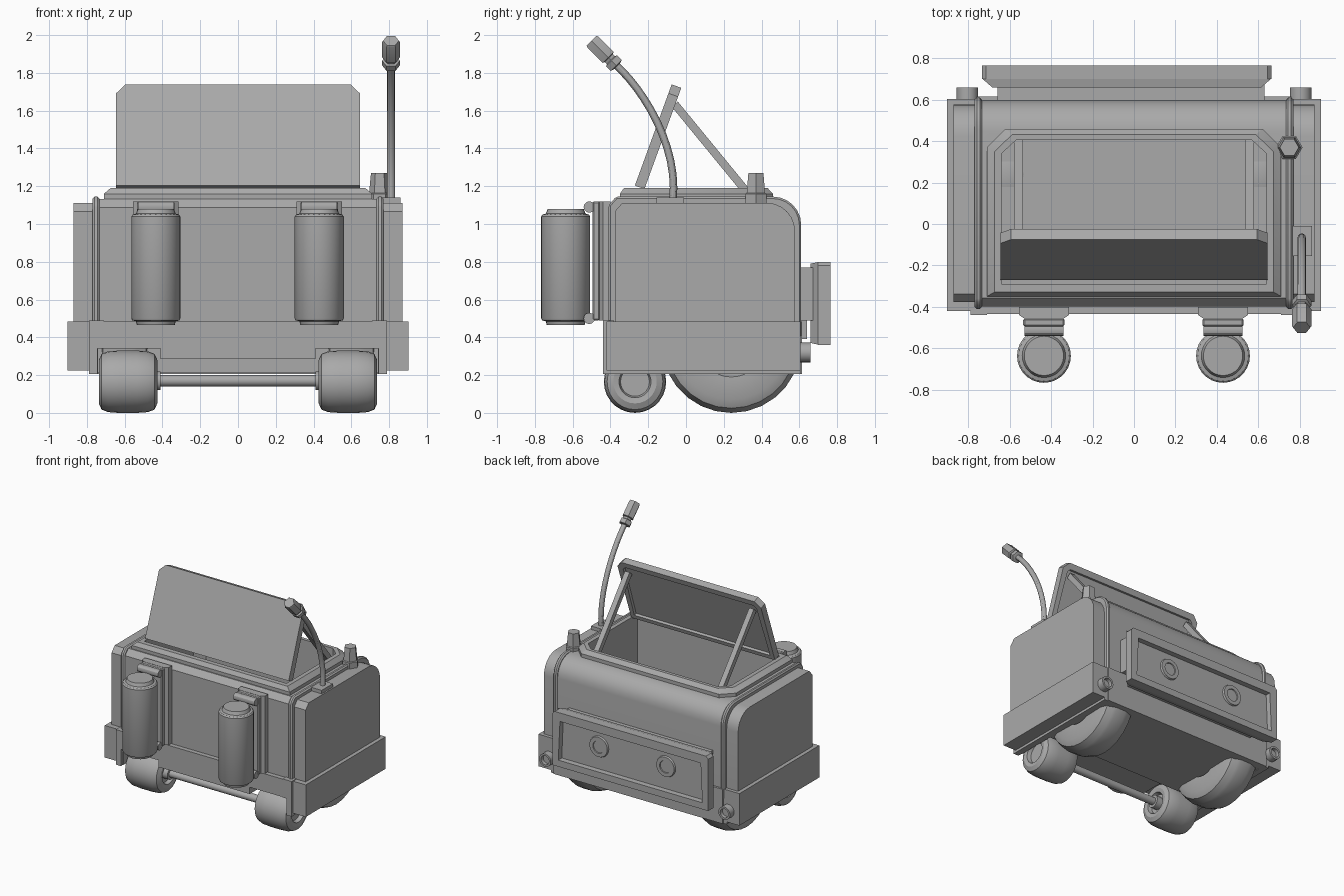
import bpy, bmesh
from math import pi, sin, cos, radians
from mathutils import Matrix, Vector

if "Cube" in bpy.data.objects:
    bpy.data.objects.remove(bpy.data.objects["Cube"])

grey = bpy.data.materials.new("plain grey")
grey.use_nodes = True
grey.diffuse_color = (0.4, 0.4, 0.4, 1)
grey.node_tree.nodes["Principled BSDF"].inputs["Base Color"].default_value = (0.4, 0.4, 0.4, 1)
parts = []


def finish(name, bm, bevel=0):
    bmesh.ops.recalc_face_normals(bm, faces=bm.faces)
    if bevel:
        sharp = [e for e in bm.edges if e.calc_face_angle(0) > radians(40)]
        bmesh.ops.bevel(bm, geom=sharp, offset=bevel, segments=1, affect='EDGES')
    mesh = bpy.data.meshes.new(name)
    bm.to_mesh(mesh)
    bm.free()
    ob = bpy.data.objects.new(name, mesh)
    bpy.context.collection.objects.link(ob)
    mesh.materials.append(grey)
    parts.append(ob)
    return ob


def frame(origin, x, y):
    x, y = Vector(x), Vector(y)
    m = Matrix((x, y, x.cross(y))).transposed().to_4x4()
    return Matrix.Translation(origin) @ m


def prism(name, pts, depth, m, taper=(1, 1), bevel=0, recess=None):
    """Extrude an outline along local z; recess = (end, border, depth)."""
    bm = bmesh.new()
    ends = [[bm.verts.new((x * s[0], y * s[1], z)) for x, y in pts]
            for z, s in ((0, (1, 1)), (depth, taper))]
    caps = [bm.faces.new(v) for v in ends]
    n = len(pts)
    for i in range(n):
        j = (i + 1) % n
        bm.faces.new((ends[0][i], ends[0][j], ends[1][j], ends[1][i]))
    bmesh.ops.recalc_face_normals(bm, faces=bm.faces)
    if recess:
        end, border, sink = recess
        bmesh.ops.inset_region(bm, faces=[caps[end]], thickness=border)
        bmesh.ops.inset_region(bm, faces=[caps[end]], thickness=0.005, depth=-sink)
    bm.transform(m)
    return finish(name, bm, bevel)


def box(name, x, y, z, bevel=0):
    pts = [(x[0], y[0]), (x[1], y[0]), (x[1], y[1]), (x[0], y[1])]
    return prism(name, pts, z[1] - z[0], Matrix.Translation((0, 0, z[0])), bevel=bevel)


def lathe(name, profile, origin, axis, segs=24, phase=0):
    """Spin (radius, height) points about an axis and close both ends."""
    bm = bmesh.new()
    turns = [2 * pi * (i + phase) / segs for i in range(segs)]
    rings = [[bm.verts.new((r * cos(a), r * sin(a), h)) for a in turns] for r, h in profile]
    for a, b in zip(rings, rings[1:]):
        for i in range(segs):
            j = (i + 1) % segs
            bm.faces.new((a[i], a[j], b[j], b[i]))
    bm.faces.new(rings[0])
    bm.faces.new(rings[-1])
    turn = Vector(axis).to_track_quat('Z', 'Y').to_matrix().to_4x4()
    bm.transform(Matrix.Translation(origin) @ turn)
    return finish(name, bm)


def rod(name, a, b, r, segs=16, phase=0):
    d = Vector(b) - Vector(a)
    return lathe(name, [(r, 0), (r, d.length)], a, d, segs, phase)


def shell(off, bottom):
    """Side outline in (y, z) with a rounded upper back corner."""
    y0, y1, top, r = -0.41 + off, 0.61 - off, 1.145 - off, 0.15
    arc = [(y1 - r + r * cos(a * pi / 12), top - r + r * sin(a * pi / 12)) for a in range(7)]
    return arc + [(y0 + 0.04, top), (y0, top - 0.045)] + bottom(y0, y1)


def across(x):
    return frame((x, 0, 0), (0, 1, 0), (0, 0, 1))


def body_bottom(y0, y1):
    return [(y0, 0.34), (-0.09, 0.34), (-0.09, 0.21), (y1, 0.21)]


def panel_bottom(y0, y1):
    return [(y0, 0.4), (y1, 0.4)]


# Main body, side trims and side panels
body = prism("main_body", shell(0.012, body_bottom), 1.5, across(-0.75))
for s, side in ((1, "left"), (-1, "right")):
    prism(side + "_trim", shell(0, panel_bottom), 0.035, across(s * 0.752 - 0.0175), bevel=0.01)
    prism(side + "_panel", shell(0.033, panel_bottom), 0.11, across(s * 0.817 - 0.055))
    box(side + "_skirt", sorted((s * 0.79, s * 0.903)), (-0.42, 0.605), (0.225, 0.485))
    box(side + "_skirt_inner", sorted((s * 0.74, s * 0.79)), (-0.41, 0.605), (0.205, 0.485))
    box(side + "_corner_bracket", sorted((s * 0.71, s * 0.79)), (-0.44, -0.38), (0.34, 0.49))
    box(side + "_corner_leg", sorted((s * 0.745, s * 0.79)), (-0.44, -0.38), (0.205, 0.34))
    # Rear lamp with a hollow end
    lathe(side + "_rear_lamp", [(0.052, 0), (0.052, 0.065), (0.036, 0.065), (0.036, 0.035)],
          (s * 0.805, 0.595, 0.32), (0, 1, 0))
box("front_skirt", (-0.71, 0.71), (-0.435, -0.38), (0.34, 0.485))
box("front_skirt_centre", (-0.41, 0.41), (-0.435, -0.08), (0.285, 0.485))
box("rear_skirt", (-0.76, 0.76), (0.55, 0.615), (0.205, 0.485))

# Raised rim and open storage well
rim_pts = [(-0.71, -0.35), (0.71, -0.35), (0.71, 0.37), (0.62, 0.46), (-0.62, 0.46), (-0.71, 0.37)]
rim_base = prism("well_rim_base", rim_pts, 0.04, Matrix.Translation((0, 0, 1.12)))
rim = prism("well_rim", rim_pts, 0.03, Matrix.Translation((0, 0, 1.16)), taper=(0.95, 0.94))
well_pts = [(-0.64, -0.29), (0.64, -0.29), (0.64, 0.34), (0.57, 0.405), (-0.57, 0.405), (-0.64, 0.34)]
cutter = prism("well_cutter", well_pts, 0.8, Matrix.Translation((0, 0, 0.733)))
cutter.hide_render = True
for ob in (body, rim_base, rim):
    mod = ob.modifiers.new("well", 'BOOLEAN')
    mod.object, mod.operation, mod.solver = cutter, 'DIFFERENCE', 'EXACT'
    bpy.context.view_layer.objects.active = ob
    bpy.ops.object.modifier_apply(modifier=mod.name)
parts.remove(cutter)
bpy.data.objects.remove(cutter)

# Propped lid with a recessed inner face
tilt = radians(20)
lid_pts = [(-0.645, 0), (0.645, 0), (0.645, 0.52), (0.595, 0.57), (-0.595, 0.57), (-0.645, 0.52)]
prism("lid", lid_pts, 0.054, frame((0, -0.22, 1.185), (1, 0, 0), (0, sin(tilt), cos(tilt))),
      recess=(0, 0.05, 0.02))
for s in (1, -1):
    rod("lid_strut", (s * 0.558, -0.06, 1.635), (s * 0.558, 0.395, 1.08), 0.03, 4, 0.5)


# Wheels and front axle
def wheel(name, x, y, r, half, hub, rnd):
    side = [(hub * 0.9, half - 0.035), (hub, half - 0.005), (r - rnd, half),
            (r - rnd * 0.35, half - rnd * 0.3), (r - rnd * 0.08, half - rnd), (r, half * 0.3)]
    prof = [(a, -h) for a, h in side] + [(a, h) for a, h in reversed(side)]
    lathe(name, prof, (x, y, r), (1, 0, 0), 28)


for s in (1, -1):
    wheel("front_wheel", s * 0.582, -0.27, 0.165, 0.155, 0.085, 0.05)
    wheel("rear_wheel", s * 0.6, 0.24, 0.37, 0.135, 0.18, 0.07)
    rod("axle_cap", (s * 0.41, -0.27, 0.17), (s * 0.46, -0.27, 0.17), 0.05)
rod("front_axle", (-0.55, -0.27, 0.17), (0.55, -0.27, 0.17), 0.03)

# Canisters on front brackets
for x in (-0.435, 0.43):
    foot = [(-0.09, -0.46), (0.09, -0.46), (0.12, -0.44), (0.12, -0.4), (-0.12, -0.4), (-0.12, -0.44)]
    prism("bracket_plate", foot, 0.63, Matrix.Translation((x, 0, 0.49)))
    box("bracket_rail", (x - 0.1, x + 0.1), (-0.495, -0.455), (0.49, 1.12), 0.008)
    for z in (0.5, 1.09):
        rod("bracket_hinge", (x - 0.095, -0.512, z), (x + 0.095, -0.512, z), 0.03, 12)
    lathe("canister", [(0.1, 0.465), (0.105, 0.485), (0.125, 0.49), (0.13, 0.5), (0.13, 1.04),
                       (0.122, 1.05), (0.105, 1.055), (0.095, 1.08)], (x, -0.637, 0), (0, 0, 1), 28)

# Rear lamp housing
box("rear_mount", (-0.66, 0.63), (0.58, 0.68), (0.49, 0.77))
box("rear_mount_lower", (-0.6, 0.58), (0.58, 0.64), (0.39, 0.5))
base = [(-0.65, -0.21), (0.65, -0.21), (0.65, 0.21), (-0.65, 0.21)]
prism("rear_housing_base", base, 0.04, frame((-0.035, 0.66, 0.58), (-1, 0, 0), (0, 0, 1)),
      taper=(1.07, 1.04))
housing = [(-0.7, -0.22), (0.7, -0.22), (0.7, 0.2), (0.68, 0.22), (-0.68, 0.22), (-0.7, 0.2)]
prism("rear_housing", housing, 0.065, frame((-0.035, 0.7, 0.58), (-1, 0, 0), (0, 0, 1)),
      recess=(1, 0.075, 0.04))
for s in (1, -1):
    lathe("rear_light", [(0.085, 0), (0.08, 0.015), (0.05, 0.015), (0.048, 0.007)],
          (-0.03 + s * 0.3, 0.724, 0.6), (0, 1, 0))

# Hexagonal post and flexible work lamp
lathe("post", [(0.064, 0), (0.064, 0.055), (0.056, 0.06), (0.046, 0.165)], (0.75, 0.37, 1.105), (0, 0, 1), 6)
box("lamp_base", (0.765, 0.86), (-0.155, -0.01), (1.09, 1.14))
curve = bpy.data.curves.new("lamp_neck", 'CURVE')
curve.dimensions = '3D'
curve.bevel_depth, curve.bevel_resolution, curve.use_fill_caps = 0.02, 4, True
spline = curve.splines.new('BEZIER')
spline.bezier_points.add(1)
path = (((-0.07, 1.12), (-0.07, 0.9), (-0.035, 1.4)), ((-0.38, 1.85), (-0.22, 1.71), (-0.5, 1.95)))
for p, (co, left, right) in zip(spline.bezier_points, path):
    p.co, p.handle_left, p.handle_right = [(0.81, *v) for v in (co, left, right)]
neck = bpy.data.objects.new("lamp_neck", curve)
bpy.context.collection.objects.link(neck)
curve.materials.append(grey)
bpy.ops.object.select_all(action='DESELECT')
neck.select_set(True)
bpy.context.view_layer.objects.active = neck
bpy.ops.object.convert(target='MESH')
parts.append(bpy.context.view_layer.objects.active)
lathe("lamp_head", [(0.03, -0.02), (0.047, -0.015), (0.047, 0.02), (0.034, 0.025), (0.034, 0.04),
                    (0.047, 0.045), (0.047, 0.16), (0.042, 0.17)], (0.81, -0.38, 1.85), (0, -0.7, 0.7), 6)

# Smooth rounded surfaces while keeping hard edges
bpy.ops.object.select_all(action='DESELECT')
for ob in parts:
    ob.select_set(True)
bpy.context.view_layer.objects.active = body
bpy.ops.object.shade_smooth_by_angle(angle=radians(30))
